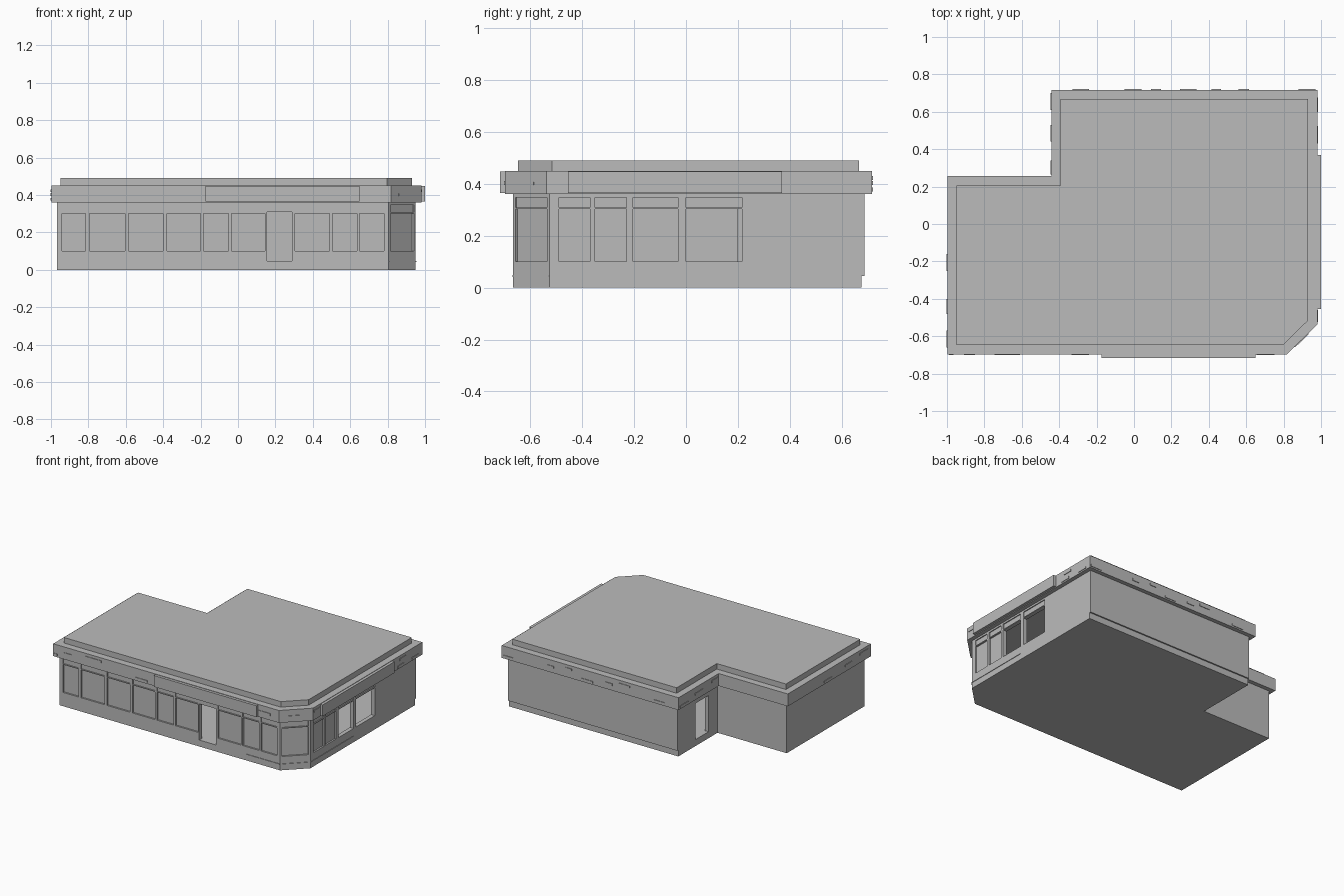
import bpy
import bmesh
from mathutils import Vector

cube = bpy.data.objects.get("Cube")
if cube:
    bpy.data.objects.remove(cube, do_unlink=True)

grey = bpy.data.materials.new("plain_grey")
grey.use_nodes = True
grey.diffuse_color = (0.5, 0.5, 0.5, 1)
grey.node_tree.nodes["Principled BSDF"].inputs["Base Color"].default_value = (0.5, 0.5, 0.5, 1)


def build(name, prisms):
    """One object from vertical prisms, each (outline, bottom, top)."""
    bm = bmesh.new()
    for outline, low, high in prisms:
        face = bm.faces.new([bm.verts.new((p[0], p[1], low)) for p in outline])
        top = bmesh.ops.extrude_face_region(bm, geom=[face])["geom"]
        verts = [v for v in top if isinstance(v, bmesh.types.BMVert)]
        bmesh.ops.translate(bm, verts=verts, vec=(0, 0, high - low))
    bmesh.ops.recalc_face_normals(bm, faces=bm.faces[:])
    mesh = bpy.data.meshes.new(name)
    bm.to_mesh(mesh)
    bm.free()
    mesh.materials.append(grey)
    obj = bpy.data.objects.new(name, mesh)
    bpy.context.scene.collection.objects.link(obj)
    return obj


def offset(outline, dist):
    """Move every side of a counter-clockwise outline outward."""
    pts = [Vector(p) for p in outline]
    result = []
    for i, p in enumerate(pts):
        a = (p - pts[i - 1]).normalized()
        b = (pts[(i + 1) % len(pts)] - p).normalized()
        na, nb = Vector((a.y, -a.x)), Vector((b.y, -b.x))
        result.append(p + (na + nb) * dist / (1 + na.dot(nb)))
    return result


def strip(p, q, inner, outer):
    """Rectangle along p-q, from inner to outer along the outward normal."""
    p, q = Vector(p), Vector(q)
    d = (q - p).normalized()
    n = Vector((d.y, -d.x))
    return [p + n * outer, q + n * outer, q + n * inner, p + n * inner]


def cut(target, name, prisms):
    cutter = build(name, prisms)
    mod = target.modifiers.new(name, "BOOLEAN")
    mod.operation = "DIFFERENCE"
    mod.solver = "EXACT"
    mod.object = cutter
    bpy.context.view_layer.objects.active = target
    bpy.ops.object.modifier_apply(modifier=mod.name)
    bpy.data.objects.remove(cutter, do_unlink=True)


# Main outline: L-shaped plan with a chamfered front corner
LEFT, FRONT, RIGHT, BACK = -0.968, -0.667, 0.95, 0.687
plan = [(LEFT, FRONT), (0.805, FRONT), (RIGHT, -0.525), (RIGHT, BACK),
        (-0.412, BACK), (-0.412, 0.226), (LEFT, 0.226)]
FLOOR, EAVES = 0.045, 0.36

# Base slab, set back slightly along the rear
base = [(x, y - 0.01 if y == BACK else y) for x, y in plan]
build("base_slab", [(base, 0, FLOOR)])

# Hollow walls
walls = build("walls", [(plan, FLOOR, EAVES)])
cut(walls, "room", [(offset(plan, -0.03), FLOOR - 0.01, EAVES - 0.005)])


# Window and door openings
def on_front(a, b):
    return (a, FRONT), (b, FRONT)


def on_right(a, b):
    return (RIGHT, a), (RIGHT, b)


front_spans = [(-0.94, -0.815), (-0.795, -0.605), (-0.585, -0.40), (-0.38, -0.20),
               (-0.185, -0.05), (-0.035, 0.145), (0.305, 0.49), (0.505, 0.635), (0.65, 0.78)]
panes = [on_front(*s) for s in front_spans]
panes += [on_right(-0.49, -0.37), on_right(-0.35, -0.23)]
panes.append(((0.815, -0.657), (0.94, -0.535)))
open_panes = [on_right(-0.205, -0.03), on_right(0, 0.215)]
doors = [on_front(0.155, 0.29), ((-0.412, 0.48), (-0.412, 0.33))]

holes = []
for p, q in panes:
    holes.append((strip(p, q, -0.012, 0.02), 0.10, 0.302))
for p, q in open_panes:
    holes.append((strip(p, q, -0.05, 0.02), 0.10, 0.302))
for p, q in panes + open_panes:
    holes.append((strip(p, q, -0.007, 0.02), 0.308, 0.347))
for p, q in doors:
    holes.append((strip(p, q, -0.05, 0.02), FLOOR + 0.002, 0.31))
cut(walls, "openings", holes)

# Thin ledge on top of the base around the chamfered corner
ledge_path = [(0.53, FRONT), plan[1], plan[2], (RIGHT, -0.03)]
build("base_ledge", [(strip(p, q, -0.002, 0.004), FLOOR - 0.003, FLOOR + 0.002)
                     for p, q in zip(ledge_path, ledge_path[1:])])

# Fascia and raised roof
rim = offset(plan, 0.03)
build("fascia", [(rim, EAVES, 0.45)])
build("roof", [(offset(plan, -0.02), 0.45, 0.49)])

# Long sign boards
X0, X1 = rim[0].x, rim[2].x
Y0, Y1 = rim[0].y, rim[3].y
build("front_sign_board", [(strip((-0.175, Y0), (0.65, Y0), -0.002, 0.02), 0.365, 0.447)])
build("right_sign_board", [(strip((X1, -0.455), (X1, 0.37), -0.002, 0.02), 0.365, 0.447)])

# Small raised blocks scattered on the fascia, at three heights
NOTCH = rim[4].x
rows = [0.37, 0.395, 0.415]
sides = {
    "front": (lambda t: (t, Y0), [(-0.99, -0.965), (-0.91, -0.85), (-0.745, -0.61),
                                  (-0.335, -0.24), (0.655, 0.75)]),
    "right": (lambda t: (X1, t), [(-0.525, -0.46), (0.43, 0.505), (0.455, 0.525), (0.60, 0.675)]),
    "back": (lambda t: (t, Y1), [(0.97, 0.88), (0.615, 0.56), (0.465, 0.415), (0.335, 0.245),
                                 (0.145, 0.09), (0.04, -0.05), (-0.24, -0.33)]),
    "notch": (lambda t: (NOTCH, t), [(0.70, 0.61), (0.53, 0.44), (0.34, 0.265)]),
    "left": (lambda t: (X0, t), [(-0.16, -0.25), (-0.40, -0.48), (-0.57, -0.66)]),
}
for side, (place, spans) in sides.items():
    blocks = []
    for i, (a, b) in enumerate(spans):
        low = (rows[2] if i in (0, 2) else rows[0]) if side == "right" else rows[i % 3]
        blocks.append((strip(place(a), place(b), -0.002, 0.004), low, low + 0.015))
    build(side + "_fascia_blocks", blocks)
corner = strip(rim[1].lerp(rim[2], 0.25), rim[1].lerp(rim[2], 0.7), -0.002, 0.004)
build("corner_fascia_block", [(corner, rows[1], rows[1] + 0.012)])
